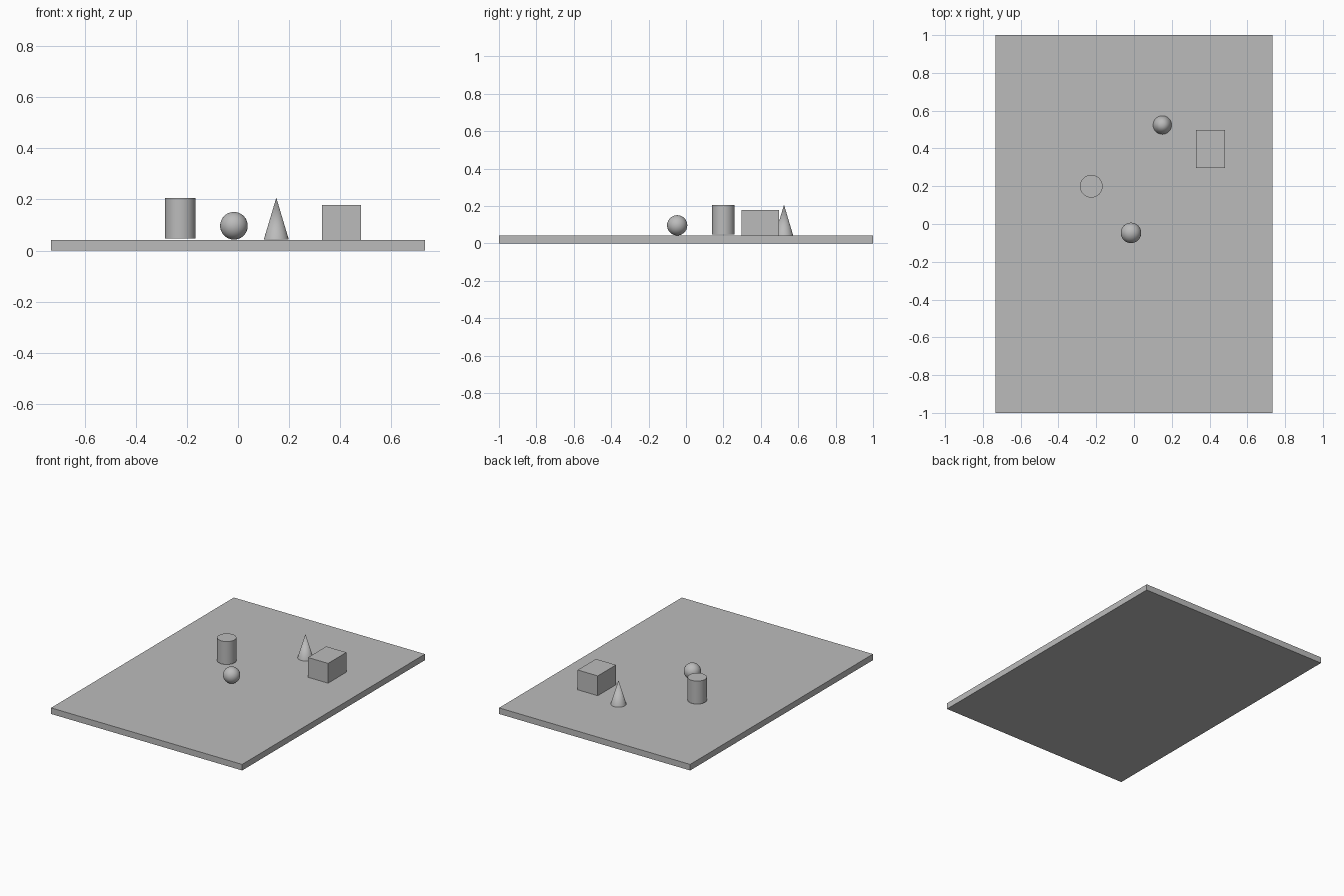
import bpy
import math

cube = bpy.data.objects.get("Cube")
if cube:
    bpy.data.objects.remove(cube, do_unlink=True)

grey = bpy.data.materials.new("plain_grey")
grey.use_nodes = True
colour = (0.5, 0.5, 0.5, 1)
grey.diffuse_color = colour
grey.node_tree.nodes["Principled BSDF"].inputs["Base Color"].default_value = colour


def finish(name, smooth=False):
    """Name and colour the active object, smoothing its curved sides."""
    obj = bpy.context.object
    obj.name = name
    obj.data.materials.append(grey)
    if smooth:
        bpy.ops.object.shade_smooth_by_angle(angle=math.radians(35))
    return obj


def box(name, size, centre):
    bpy.ops.mesh.primitive_cube_add(size=1, location=centre)
    obj = finish(name)
    obj.scale = size
    bpy.ops.object.transform_apply(location=False, rotation=False, scale=True)


# Flat board
box("board", (1.464, 2, 0.042), (0, 0, 0.021))

# Block resting on the board
box("block", (0.154, 0.2, 0.138), (0.405, 0.397, 0.11))

# Upright cylinder, hovering slightly
bpy.ops.mesh.primitive_cylinder_add(vertices=64, radius=0.06, depth=0.159,
                                    location=(-0.226, 0.2, 0.1265))
finish("cylinder", True)

# Ball
bpy.ops.mesh.primitive_uv_sphere_add(segments=48, ring_count=24, radius=0.054,
                                     location=(-0.016, -0.047, 0.097))
finish("ball", True)

# Pointed cone
bpy.ops.mesh.primitive_cone_add(vertices=64, radius1=0.049, radius2=0, depth=0.164,
                                location=(0.15, 0.524, 0.125))
finish("cone", True)
